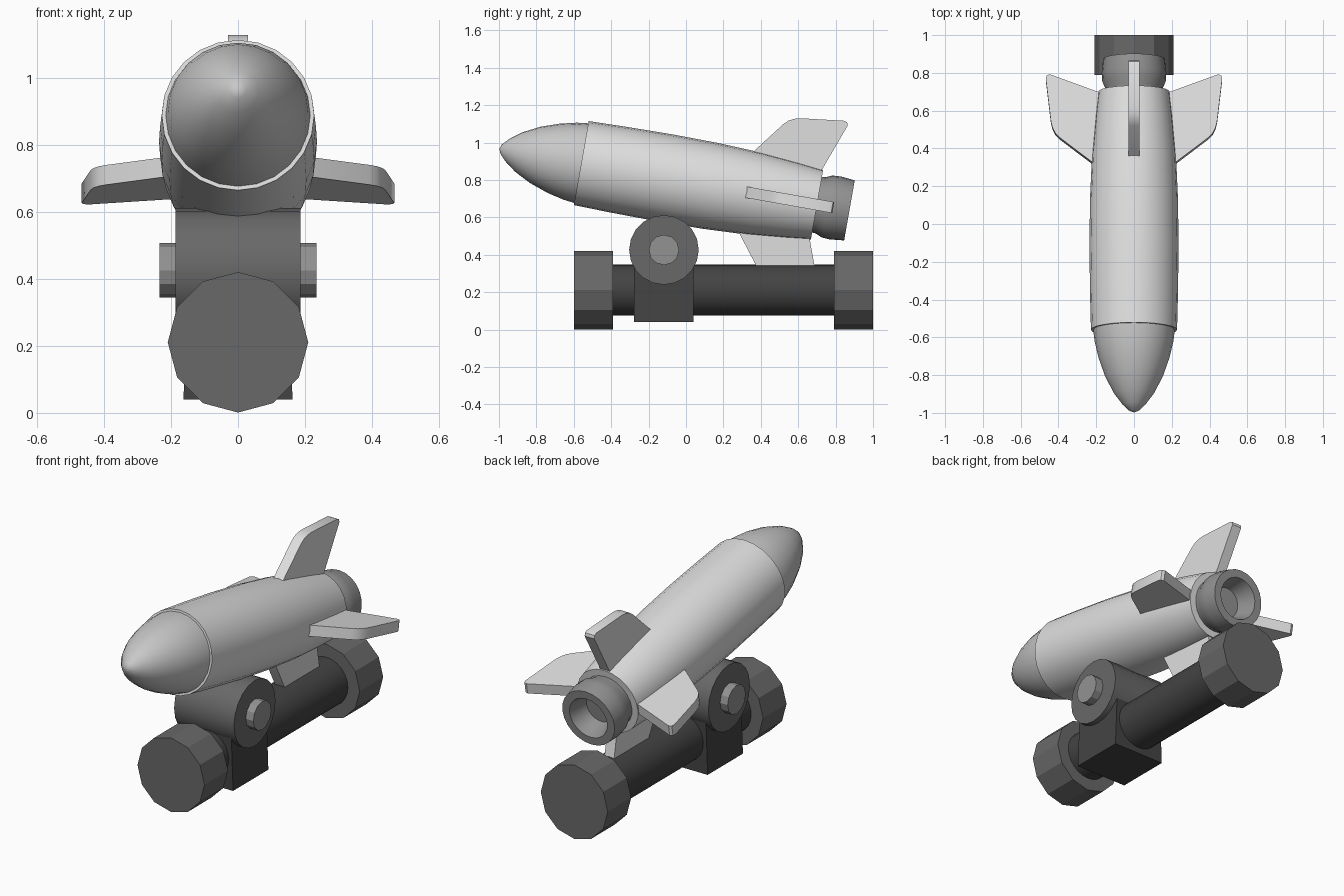
import bpy, bmesh, math
from mathutils import Matrix, Vector

if "Cube" in bpy.data.objects:
    bpy.data.objects.remove(bpy.data.objects["Cube"])


def mat(name, r, g, b):
    m = bpy.data.materials.new(name)
    m.diffuse_color = (r, g, b, 1)
    m.use_nodes = True
    m.node_tree.nodes["Principled BSDF"].inputs["Base Color"].default_value = m.diffuse_color
    return m


WHITE = mat("light_grey_hull", 0.74, 0.74, 0.74)
NOSE = mat("nose_grey", 0.58, 0.58, 0.58)
METAL = mat("mid_grey_metal", 0.29, 0.29, 0.29)
DARK = mat("dark_grey", 0.14, 0.14, 0.14)
BLACK = mat("near_black", 0.057, 0.057, 0.057)

# Rocket frame: local z runs along the axis from nose joint to tail, local y points up
TILT = math.radians(10)
axis = Vector((0, math.cos(TILT), -math.sin(TILT)))
up = Vector((0, math.sin(TILT), math.cos(TILT)))
side = up.cross(axis)
ROCKET = Matrix.Translation((0, -0.56, 0.89)) @ Matrix((side, up, axis)).transposed().to_4x4()


def finish(name, bm, material, matrix=Matrix(), smooth=35):
    bmesh.ops.recalc_face_normals(bm, faces=bm.faces)
    me = bpy.data.meshes.new(name)
    bm.to_mesh(me)
    bm.free()
    me.transform(matrix)
    me.materials.append(material)
    ob = bpy.data.objects.new(name, me)
    bpy.context.collection.objects.link(ob)
    if smooth:
        bpy.ops.object.select_all(action='DESELECT')
        ob.select_set(True)
        bpy.context.view_layer.objects.active = ob
        bpy.ops.object.shade_smooth_by_angle(angle=math.radians(smooth))
    return ob


def lathe(name, profile, material, matrix, sides=24, smooth=35):
    """Revolve (position, radius) points about local z; radius 0 closes the end."""
    bm = bmesh.new()
    vs = [bm.verts.new((0, r, s)) for s, r in profile]
    es = [bm.edges.new(p) for p in zip(vs, vs[1:])]
    bmesh.ops.spin(bm, geom=vs + es, cent=(0, 0, 0), axis=(0, 0, 1),
                   angle=2 * math.pi, steps=sides)
    bmesh.ops.remove_doubles(bm, verts=bm.verts, dist=1e-4)
    return finish(name, bm, material, matrix, smooth)


# Rocket hull, nose and hollow engine bell
lathe("rocket_hull", [(0, 0), (0, 0.228), (0.2, 0.233), (0.45, 0.236), (0.7, 0.233),
                      (0.95, 0.222), (1.15, 0.204), (1.28, 0.189), (1.28, 0)], WHITE, ROCKET)
lathe("nose_cone", [(-0.444, 0), (-0.435, 0.025), (-0.40, 0.062), (-0.34, 0.107), (-0.25, 0.153),
                    (-0.15, 0.188), (-0.06, 0.209), (0, 0.216), (0.01, 0)], NOSE, ROCKET)
lathe("engine_bell", [(1.26, 0), (1.27, 0.15), (1.30, 0.153), (1.335, 0.168), (1.38, 0.171),
                      (1.456, 0.163), (1.456, 0.118), (1.35, 0.085), (1.35, 0)], METAL, ROCKET)

# Four matching fins around the tail
FIN = [(0.86, 0.17), (0.896, 0.221), (1.027, 0.392), (1.05, 0.415), (1.08, 0.431), (1.115, 0.440),
       (1.345, 0.467), (1.362, 0.462), (1.368, 0.445), (1.274, 0.19), (1.26, 0.15)]
for i, label in enumerate(("top", "left", "bottom", "right")):
    bm = bmesh.new()
    face = bm.faces.new([bm.verts.new((-0.03, r, s)) for s, r in FIN])
    ext = bmesh.ops.extrude_face_region(bm, geom=[face])
    bmesh.ops.translate(bm, vec=(0.06, 0, 0),
                        verts=[v for v in ext["geom"] if isinstance(v, bmesh.types.BMVert)])
    finish(label + "_fin", bm, WHITE, ROCKET @ Matrix.Rotation(i * math.pi / 2, 4, 'Z'))

# Stand: base tube with two twelve-sided end caps
ALONG_Y = Matrix.Translation((0, 0, 0.211)) @ Matrix.Rotation(-math.pi / 2, 4, 'X')


def rod(name, a, b, r, material, matrix, sides, smooth):
    lathe(name, [(a, 0), (a, r), (b, r), (b, 0)], material, matrix, sides, smooth)


rod("base_tube", -0.45, 0.85, 0.136, BLACK, ALONG_Y, 24, 35)
rod("front_end_cap", -0.60, -0.39, 0.21, DARK, ALONG_Y, 12, 0)
rod("rear_end_cap", 0.79, 1.0, 0.21, DARK, ALONG_Y, 12, 0)

# Pivot barrel across the stand with a bolt through it
ALONG_X = Matrix.Translation((0, -0.118, 0.426)) @ Matrix.Rotation(math.pi / 2, 4, 'Y')
rod("pivot_barrel", -0.1875, 0.1875, 0.186, DARK, ALONG_X, 20, 35)
rod("pivot_bolt", -0.235, 0.235, 0.081, METAL, ALONG_X, 12, 0)

# Saddle block joining barrel and tube, slightly narrower at the top
bm = bmesh.new()
bmesh.ops.create_cube(bm, size=1)
for v in bm.verts:
    top = v.co.z > 0
    v.co = (v.co.x * (0.30 if top else 0.326), v.co.y * 0.316 - 0.119, 0.40 if top else 0.04)
finish("saddle_block", bm, BLACK, smooth=0)
